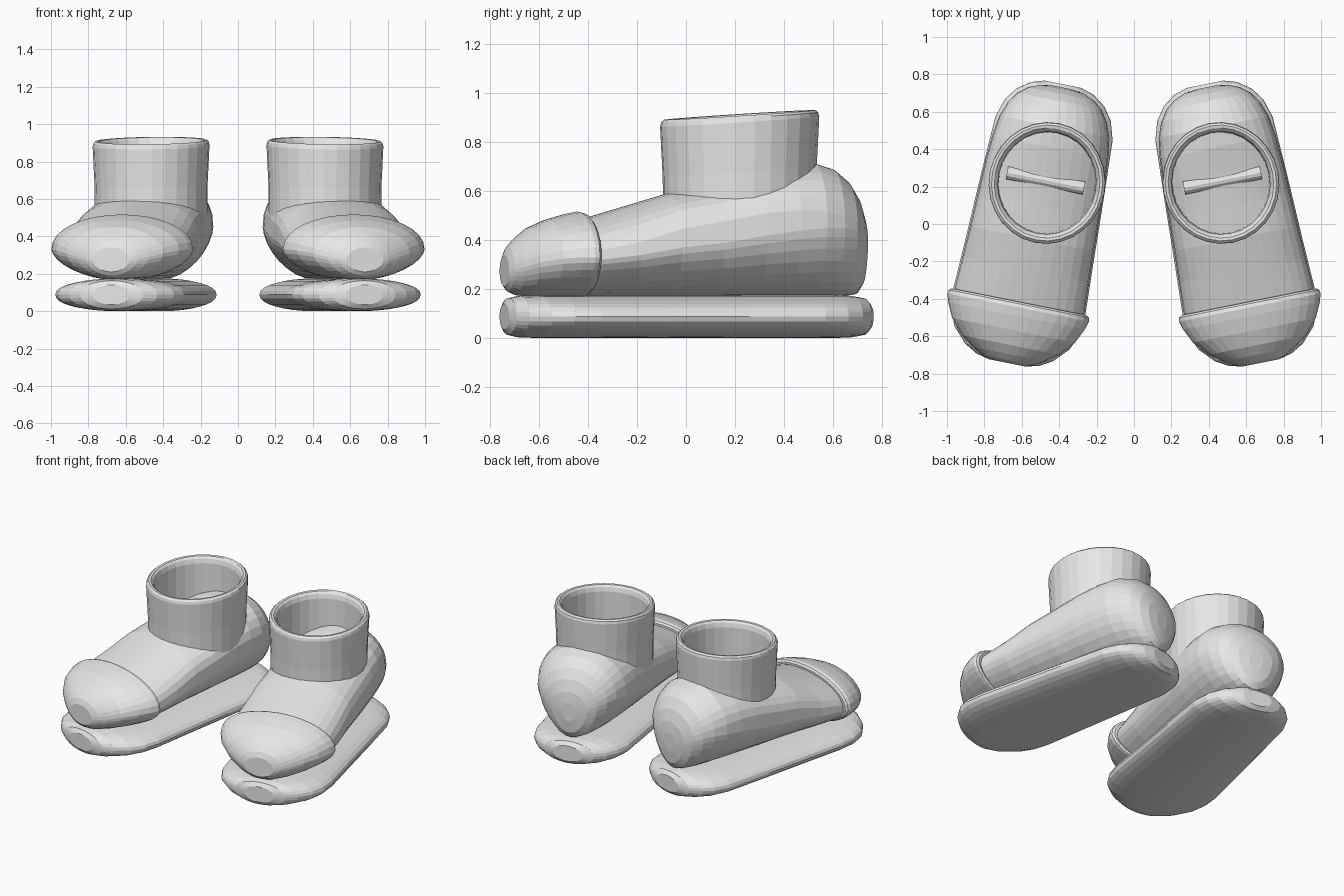
import bpy, bmesh, math
from mathutils import Matrix, Vector

mat = bpy.data.materials.new("light grey")
mat.diffuse_color = (0.8, 0.8, 0.8, 1)

# Each boot is modelled along its own length axis, then turned outward
PLACE = Matrix.Translation((0.53, 0, 0)) @ Matrix.Rotation(math.radians(11.3), 4, 'Z')


def finish(name, bm):
    bmesh.ops.recalc_face_normals(bm, faces=bm.faces)
    bm.transform(PLACE)
    me = bpy.data.meshes.new(name)
    bm.to_mesh(me)
    bm.free()
    me.materials.append(mat)
    ob = bpy.data.objects.new(name, me)
    bpy.context.collection.objects.link(ob)
    ob.modifiers.new("other_foot", 'MIRROR').use_mirror_merge = False
    return ob


def bridge(bm, rings, closed=False):
    pairs = list(zip(rings, rings[1:])) + ([(rings[-1], rings[0])] if closed else [])
    for a, b in pairs:
        n = len(a)
        for i in range(n):
            j = (i + 1) % n
            bm.faces.new((a[i], a[j], b[j], b[i]))


def loft(name, sections, low_power=1.0, n=32):
    """sections: y, half width, bottom z, top z, widest z, upper fullness"""
    bm = bmesh.new()
    rings = []
    for y, w, zb, zt, zc, up in sections:
        ring = []
        for i in range(n):
            a = 2 * math.pi * i / n
            s = math.sin(a)
            if s >= 0:
                z = zc + (zt - zc) * s ** up
            else:
                z = zc - (zc - zb) * (-s) ** low_power
            ring.append(bm.verts.new((w * math.cos(a), y, z)))
        rings.append(ring)
    bridge(bm, rings)
    bm.faces.new(rings[0])
    bm.faces.new(rings[-1])
    return finish(name, bm)


# Lens-shaped sole
loft("sole", [(y, w, t, 0.175 - t, 0.088, 0.9) for y, w, t in [
    (-0.757, 0.10, 0.035), (-0.74, 0.17, 0.012), (-0.70, 0.24, 0.003),
    (-0.62, 0.315, 0), (-0.53, 0.35, 0), (-0.42, 0.36, 0), (-0.15, 0.348, 0),
    (0.2, 0.335, 0), (0.52, 0.32, 0), (0.62, 0.29, 0), (0.69, 0.24, 0.003),
    (0.74, 0.17, 0.012), (0.762, 0.10, 0.035)]], 0.9)

# Foot body rising to the ankle and rounding off at the heel
loft("boot_body", [
    (-0.55, 0.29, 0.19, 0.41, 0.31, 1.0),
    (-0.42, 0.352, 0.17, 0.49, 0.32, 0.9),
    (-0.25, 0.345, 0.17, 0.54, 0.34, 0.8),
    (-0.08, 0.338, 0.17, 0.59, 0.37, 0.65),
    (0.10, 0.332, 0.17, 0.625, 0.39, 0.6),
    (0.28, 0.326, 0.17, 0.665, 0.42, 0.6),
    (0.42, 0.316, 0.17, 0.70, 0.44, 0.7),
    (0.53, 0.30, 0.17, 0.715, 0.45, 0.85),
    (0.61, 0.27, 0.17, 0.69, 0.45, 0.95),
    (0.67, 0.23, 0.172, 0.64, 0.44, 1.0),
    (0.71, 0.18, 0.18, 0.575, 0.42, 1.0),
    (0.735, 0.12, 0.22, 0.50, 0.39, 1.0),
    (0.745, 0.05, 0.30, 0.43, 0.37, 1.0)], 1.25)

# Toe cap with a rounded lip at its rear edge
loft("toe_cap", [
    (-0.757, 0.10, 0.21, 0.34, 0.27, 1.0),
    (-0.742, 0.14, 0.19, 0.375, 0.28, 1.0),
    (-0.71, 0.195, 0.175, 0.41, 0.29, 1.0),
    (-0.66, 0.265, 0.168, 0.45, 0.31, 1.0),
    (-0.58, 0.335, 0.166, 0.485, 0.325, 0.95),
    (-0.50, 0.373, 0.166, 0.508, 0.33, 0.95),
    (-0.455, 0.386, 0.166, 0.517, 0.33, 0.95),
    (-0.435, 0.382, 0.168, 0.512, 0.33, 0.95),
    (-0.425, 0.368, 0.175, 0.50, 0.33, 0.95),
    (-0.425, 0.34, 0.19, 0.47, 0.33, 0.95)], 1.2)

# Open ankle cuff, tipped slightly forward at the rim
bm = bmesh.new()
rings = []
for r, z in [(0.300, 0.50), (0.302, 0.68), (0.308, 0.80), (0.312, 0.885), (0.308, 0.902),
             (0.297, 0.912), (0.282, 0.910), (0.270, 0.898), (0.262, 0.87), (0.258, 0.50)]:
    ring = []
    for i in range(28):
        a = 2 * math.pi * i / 28
        y = r * 1.045 * math.sin(a)
        tilt = 0.065 * y if z > 0.6 else 0
        ring.append(bm.verts.new((r * math.cos(a) - 0.021, 0.228 + y, z + tilt)))
    rings.append(ring)
bridge(bm, rings, closed=True)
finish("ankle_cuff", bm)

# Small crossbar half sunk into the floor of the cuff
bm = bmesh.new()
bmesh.ops.create_cone(bm, cap_ends=True, segments=12, radius1=0.035, radius2=0.035, depth=0.42,
                      matrix=Matrix.Translation((-0.01, 0.24, 0.63)) @ Matrix.Rotation(math.pi / 2, 4, 'Y'))
finish("inner_crossbar", bm)
